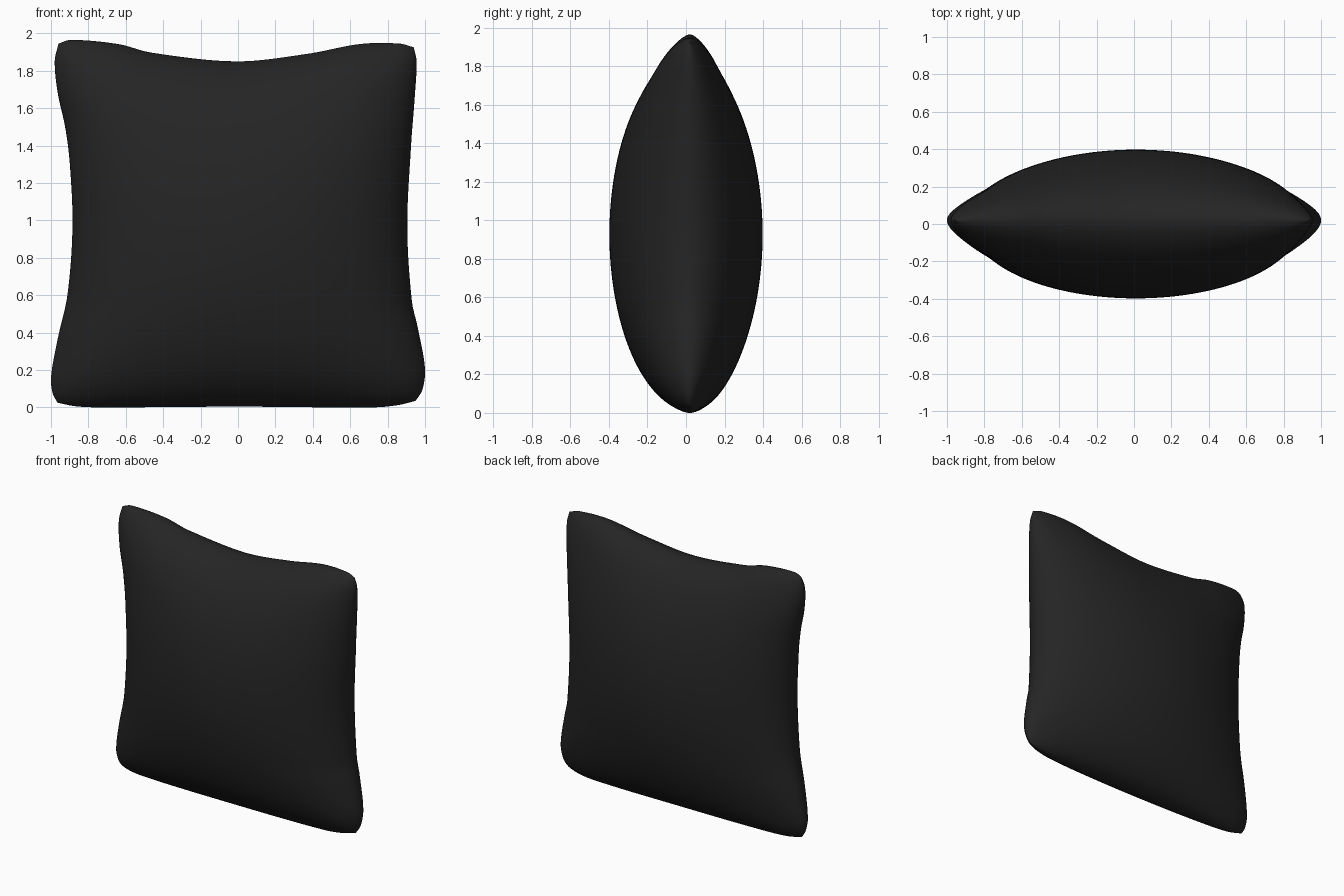
import bpy
import bmesh
from math import sin, pi, sqrt

cube = bpy.data.objects.get("Cube")
if cube:
    bpy.data.objects.remove(cube, do_unlink=True)

# Seam outline: (distance along the edge, offset) for each side
LEFT = [(0, -.965), (.025, -.99), (.07, -1), (.18, -.963), (.3, -.912), (.49, -.885),
        (.67, -.9), (.77, -.925), (.86, -.963), (.95, -.98), (1, -.96)]
RIGHT = [(0, .95), (.03, .985), (.09, 1), (.21, .96), (.28, .93), (.49, .905),
         (.72, .925), (.86, .945), (.96, .955), (1, .94)]
BOTTOM = [(0, .025), (.05, .006), (.12, 0), (.5, .004), (.88, 0), (.95, .012), (1, .035)]
TOP = [(0, 1.945), (.035, 1.965), (.17, 1.942), (.26, 1.897), (.5, 1.85),
       (.7, 1.89), (.85, 1.943), (.96, 1.945), (1, 1.925)]


def spline(keys, t):
    """Smooth curve through the keys."""
    def slope(i):
        a, b = keys[max(i - 1, 0)], keys[min(i + 1, len(keys) - 1)]
        return (b[1] - a[1]) / (b[0] - a[0])
    i = 0
    while i < len(keys) - 2 and t > keys[i + 1][0]:
        i += 1
    (t0, p0), (t1, p1) = keys[i], keys[i + 1]
    d = t1 - t0
    s = (t - t0) / d
    h = s * s * (3 - 2 * s)
    return (p0 * (1 - h) + p1 * h
            + d * slope(i) * s * (1 - s) ** 2 - d * slope(i + 1) * s * s * (1 - s))


def point(u, v, side):
    """Point of the front (side -1) or back (side 1) panel, u and v in -1..1."""
    a, b = (u + 1) / 2, (v + 1) / 2
    x = spline(LEFT, b) * (1 - a) + spline(RIGHT, b) * a
    z = spline(BOTTOM, a) * (1 - b) + spline(TOP, a) * b
    cu, cv = max(0, 1 - u * u), max(0, 1 - v * v)
    puff = .385 * cu ** .56 * cv ** .6
    rim = .1 * sqrt(max(0, (1 - u ** 8) * (1 - v ** 8)))
    seam = .02 * max(abs(u), abs(v)) ** 6
    return x, side * sqrt(puff ** 2 + rim ** 2) + seam, z


# Cushion: two puffed panels welded along the seam
N = 64
params = [sin(pi / 2 * (2 * i / N - 1)) for i in range(N + 1)]
bm = bmesh.new()
for side in (-1, 1):
    grid = [[bm.verts.new(point(u, v, side)) for u in params] for v in params]
    for j in range(N):
        for i in range(N):
            quad = [grid[j][i], grid[j][i + 1], grid[j + 1][i + 1], grid[j + 1][i]]
            bm.faces.new(quad if side < 0 else quad[::-1])
seam_verts = [v for v in bm.verts if v.is_boundary]
bmesh.ops.remove_doubles(bm, verts=seam_verts, dist=1e-5)
bmesh.ops.recalc_face_normals(bm, faces=bm.faces)
for face in bm.faces:
    face.smooth = True

mesh = bpy.data.meshes.new("cushion")
bm.to_mesh(mesh)
bm.free()
cushion = bpy.data.objects.new("cushion", mesh)
bpy.context.collection.objects.link(cushion)

# Fabric colour
fabric = bpy.data.materials.new("black_fabric")
fabric.use_nodes = True
colour = (.018, .018, .018, 1)
fabric.diffuse_color = colour
shader = fabric.node_tree.nodes["Principled BSDF"]
shader.inputs["Base Color"].default_value = colour
shader.inputs["Roughness"].default_value = .9
mesh.materials.append(fabric)
